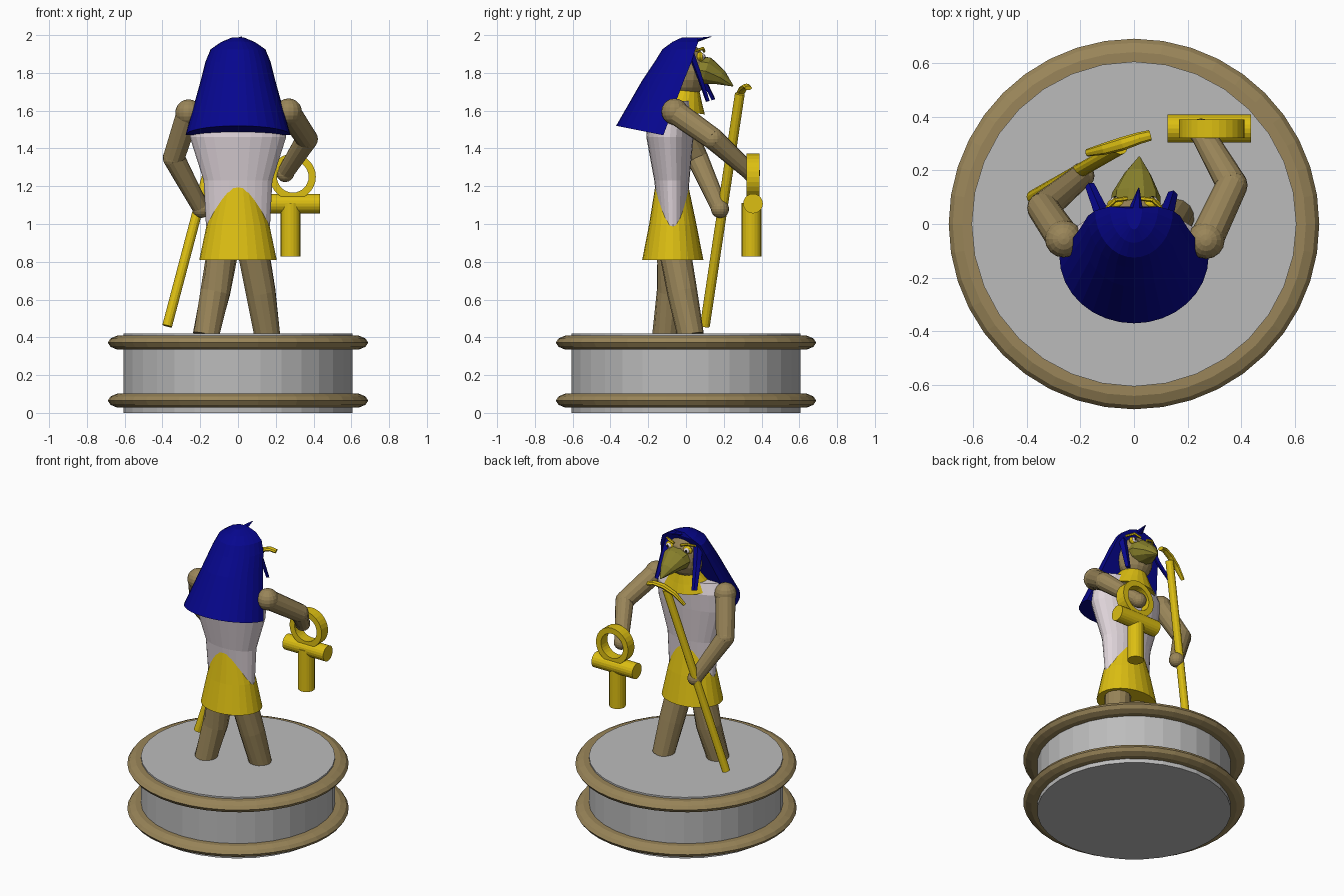
import bpy, bmesh, math
from mathutils import Vector

if "Cube" in bpy.data.objects:
    bpy.data.objects.remove(bpy.data.objects["Cube"])


def material(name, rgb):
    m = bpy.data.materials.new(name)
    m.diffuse_color = (*rgb, 1)
    m.use_nodes = True
    m.node_tree.nodes["Principled BSDF"].inputs["Base Color"].default_value = m.diffuse_color
    return m


STONE = material("grey stone", (0.50, 0.50, 0.50))
TAN = material("tan", (0.32, 0.235, 0.10))
GOLD = material("gold", (0.72, 0.52, 0.006))
BLUE = material("deep blue", (0.002, 0.002, 0.27))
WHITE = material("pale linen", (0.74, 0.66, 0.70))
OLIVE = material("olive", (0.25, 0.22, 0.025))
BLACK = material("black", (0.01, 0.01, 0.01))


def skin_rings(name, rings, mat, closed=True, loop=False, smooth=False):
    """Bridge equal-length rings of points; cap both ends unless looped."""
    bm = bmesh.new()
    vs = [[bm.verts.new(p) for p in r] for r in rings]
    n = len(vs[0])
    for a, b in zip(vs, vs[1:] + ([vs[0]] if loop else [])):
        for i in range(n if closed else n - 1):
            j = (i + 1) % n
            bm.faces.new((a[i], a[j], b[j], b[i]))
    if not loop:
        bm.faces.new(vs[0][::-1])
        bm.faces.new(vs[-1])
    bmesh.ops.recalc_face_normals(bm, faces=bm.faces)
    me = bpy.data.meshes.new(name)
    bm.to_mesh(me)
    bm.free()
    me.materials.append(mat)
    ob = bpy.data.objects.new(name, me)
    bpy.context.collection.objects.link(ob)
    if smooth:
        me.shade_smooth()
        bpy.context.view_layer.objects.active = ob
        bpy.ops.object.select_all(action='DESELECT')
        ob.select_set(True)
        bpy.ops.object.shade_smooth_by_angle(angle=math.radians(35))
    return ob


def loft(name, levels, mat, n=24, smooth=False):
    """Stacked ellipses: (centre y, z, radius x, radius y, forward tilt)."""
    rings = []
    for cy, z, rx, ry, tilt in levels:
        ring = []
        for i in range(n):
            a = math.tau * i / n
            ring.append((rx * math.cos(a), cy + ry * math.sin(a), z + tilt * math.sin(a)))
        rings.append(ring)
    return skin_rings(name, rings, mat, smooth=smooth)


def tube(name, pts, radii, mat, n=14, squash=1.0, smooth=False):
    """Tapered tube along a path; squash flattens it vertically."""
    pts = [Vector(p) for p in pts]
    rings = []
    for i, (p, r) in enumerate(zip(pts, radii)):
        d = (pts[min(i + 1, len(pts) - 1)] - pts[max(i - 1, 0)]).normalized()
        side = d.cross(Vector((0, 0, 1)))
        side = side.normalized() if side.length > 1e-4 else Vector((1, 0, 0))
        up = side.cross(d)
        rings.append([p + r * (side * math.cos(math.tau * k / n)
                               + squash * up * math.sin(math.tau * k / n)) for k in range(n)])
    return skin_rings(name, rings, mat, smooth=smooth)


def ball(name, loc, size, mat, seg=16):
    bpy.ops.mesh.primitive_uv_sphere_add(segments=seg, ring_count=seg // 2 + 2, radius=1, location=loc)
    ob = bpy.context.object
    ob.name = name
    ob.scale = size
    ob.data.materials.append(mat)
    return ob


# Round pedestal with two rim mouldings
loft("pedestal", [(0, 0, .605, .605, 0), (0, .42, .605, .605, 0)], STONE, 32)
for label, z in (("lower_rim", .065), ("upper_rim", .372)):
    prof = [(.58, -.037), (.64, -.037), (.675, -.022), (.69, 0), (.675, .022), (.64, .037), (.58, .037)]
    skin_rings(label, [[(r * math.cos(math.tau * i / 40), r * math.sin(math.tau * i / 40), z + h)
                        for r, h in prof] for i in range(40)], TAN, loop=True)

# Legs
for label, path in (("left_leg", [(-.07, -.07, .92), (-.12, -.075, .64), (-.17, -.11, .41)]),
                    ("right_leg", [(.07, -.07, .92), (.12, -.02, .64), (.155, .025, .41)])):
    tube(label, path, (.085, .08, .07), TAN)

# Kilt cone pushing through the tunic at front and back
loft("kilt", [(-.07, .81, .205, .162, 0), (-.07, 1.0, .165, .125, 0), (-.075, 1.2, .10, .088, 0)], GOLD, 24)
loft("tunic", [(-.07, .90, .155, .05, 0), (-.07, 1.0, .17, .072, 0), (-.075, 1.23, .182, .093, 0),
               (-.085, 1.46, .255, .125, 0), (-.075, 1.58, .255, .125, 0), (-.06, 1.65, .21, .09, 0)], WHITE, 24)

# Collar and neck
loft("collar", [(-.04, 1.60, .165, .14, -.02), (-.02, 1.66, .12, .105, -.02), (0, 1.72, .075, .07, -.01)], GOLD, 20)
loft("neck", [(-.02, 1.6, .07, .07, 0), (0, 1.78, .085, .08, 0)], TAN, 16)

# Arms: shoulder ball, upper arm, elbow, forearm, hand
arms = {"left": [(-.262, -.055, 1.59), (-.34, .06, 1.35), (-.195, .18, 1.08)],
        "right": [(.268, -.06, 1.595), (.365, .145, 1.45), (.25, .345, 1.27)]}
for side, (s, e, h) in arms.items():
    ball(side + "_shoulder", s, (.07,) * 3, TAN)
    tube(side + "_upper_arm", [s, e], (.064, .058), TAN)
    ball(side + "_elbow", e, (.058,) * 3, TAN)
    tube(side + "_forearm", [e, h], (.058, .044), TAN)
    ball(side + "_hand", h, (.048,) * 3, TAN)

# Head and beak
ball("head", (0, .0, 1.81), (.125, .11, .15), TAN)
tube("beak", [(.005, .06, 1.815), (.008, .11, 1.81), (.014, .185, 1.775), (.02, .25, 1.73)],
     (.095, .09, .05, .003), OLIVE, 10, .85)

# Eyes: gold rim, white ball, dark pupil, gold brow
for s, side in ((-1, "left"), (1, "right")):
    ball(side + "_eye_rim", (s * .066, .075, 1.885), (.034, .02, .026), GOLD, 12)
    ball(side + "_eye", (s * .068, .085, 1.886), (.022, .017, .018), WHITE, 12)
    ball(side + "_pupil", (s * .07, .099, 1.886), (.009, .005, .009), BLACK, 8)
    tube(side + "_brow", [(s * .025, .095, 1.915), (s * .07, .09, 1.93), (s * .11, .05, 1.915)],
         (.008, .009, .006), GOLD, 6)

# Headcloth: half-cone flaring behind the shoulders
# (half width, front edge y, front z, back y, back z)
cloth = [(.278, -.12, 1.47, -.37, 1.52), (.20, -.015, 1.75, -.235, 1.755), (.172, .03, 1.86, -.165, 1.86),
         (.145, .05, 1.925, -.125, 1.925), (.09, .065, 1.963, -.07, 1.965), (.03, .06, 1.988, -.02, 1.988)]
rings = []
for w, yf, zf, yb, zb in cloth:
    ring = []
    for i in range(17):
        a = math.pi * i / 16
        t = math.sin(a)
        ring.append((w * math.cos(a), yf + (yb - yf) * t, zf + (zb - zf) * t))
    rings.append(ring)
skin_rings("headcloth", rings, BLUE)

# Pointed crest and hanging front bands
tube("crest", [(0, .0, 1.965), (.008, .06, 1.975), (.018, .135, 1.992)], (.04, .025, .002), BLUE, 6, .5)
tube("left_band", [(-.115, .03, 1.92), (-.135, .075, 1.80), (-.165, .145, 1.66)], (.03, .024, .018), BLUE, 4, .6)
tube("right_band", [(.115, .02, 1.92), (.13, .065, 1.80), (.145, .115, 1.65)], (.03, .024, .018), BLUE, 4, .6)

# Staff with a bent head
tube("staff", [(-.375, .10, .46), (-.05, .285, 1.69)], (.026, .026), GOLD, 12)
tube("staff_head", [(-.175, .265, 1.61), (-.11, .28, 1.675), (-.04, .30, 1.715), (.02, .32, 1.73), (.06, .33, 1.72)],
     (.014, .022, .025, .022, .02), GOLD, 8, .6)

# Looped cross held in the other hand: ring, crossbar, post
ring_profile = [(.084, -.035), (.122, -.035), (.122, .035), (.084, .035)]
skin_rings("loop", [[(.29 + r * math.cos(math.tau * i / 28), .355 + d, 1.25 + r * math.sin(math.tau * i / 28))
                     for r, d in ring_profile] for i in range(28)], GOLD, loop=True)
tube("crossbar", [(.125, .355, 1.108), (.435, .355, 1.108)], (.052, .052), GOLD, 20)
tube("post", [(.278, .347, .828), (.278, .347, 1.11)], (.052, .052), GOLD, 20)
